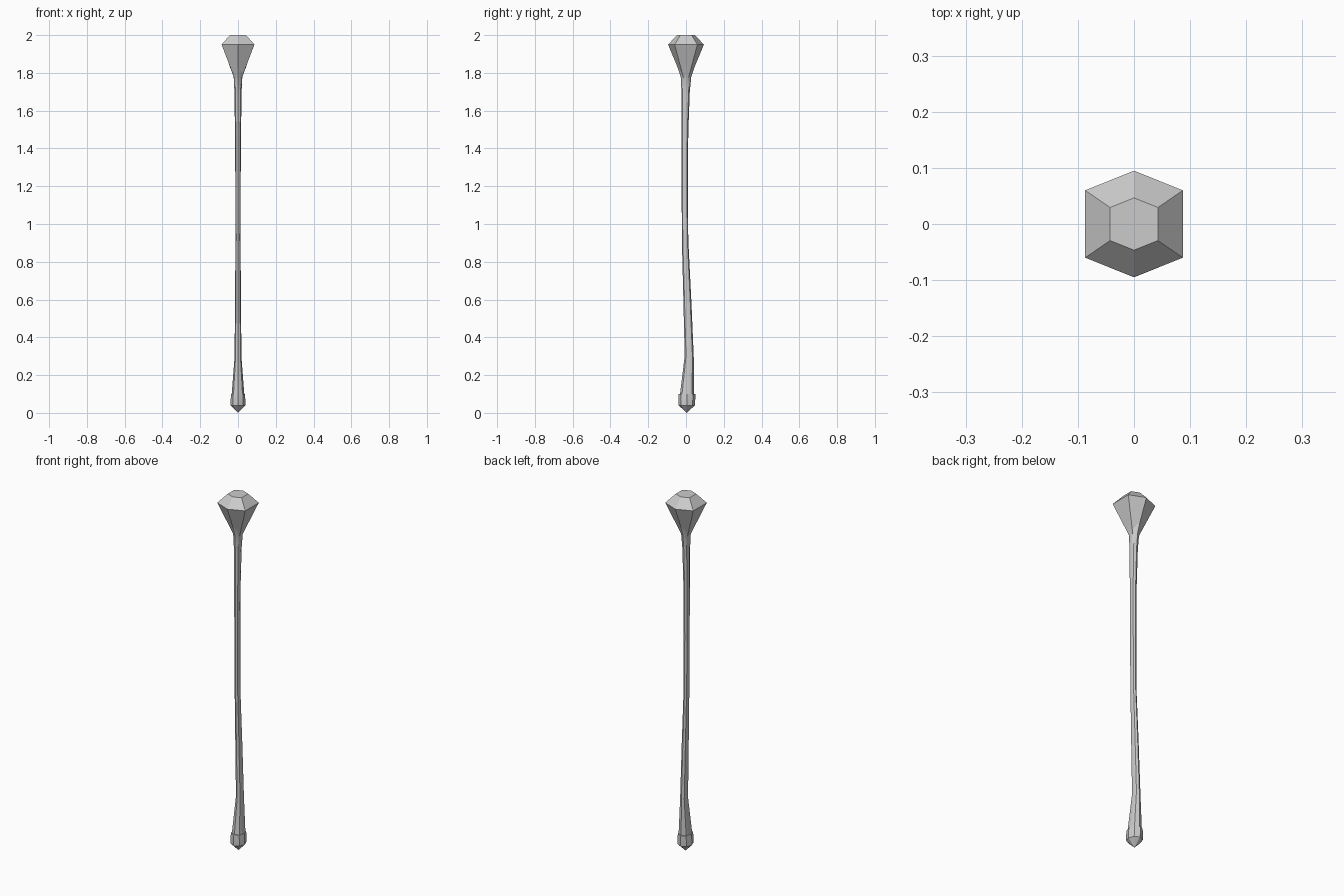
import bpy, bmesh, math

if "Cube" in bpy.data.objects:
    bpy.data.objects.remove(bpy.data.objects["Cube"])


def make_loft(name, rings, smooth=None):
    """Skin a list of closed rings (equal point counts), capping both ends."""
    bm = bmesh.new()
    loops = [[bm.verts.new(p) for p in ring] for ring in rings]
    n = len(loops[0])
    for a, b in zip(loops, loops[1:]):
        for i in range(n):
            j = (i + 1) % n
            bm.faces.new((a[i], a[j], b[j], b[i]))
    bm.faces.new(loops[0][::-1])
    bm.faces.new(loops[-1])
    bmesh.ops.remove_doubles(bm, verts=bm.verts, dist=1e-5)
    bmesh.ops.recalc_face_normals(bm, faces=bm.faces)
    mesh = bpy.data.meshes.new(name)
    bm.to_mesh(mesh)
    bm.free()
    obj = bpy.data.objects.new(name, mesh)
    bpy.context.collection.objects.link(obj)
    if smooth:
        bpy.context.view_layer.objects.active = obj
        obj.select_set(True)
        bpy.ops.object.shade_smooth_by_angle(angle=math.radians(smooth))
        obj.select_set(False)
    return obj


def oval(z, cy, rx, ry, n=8):
    return [(rx * math.cos(2 * math.pi * i / n),
             cy + ry * math.sin(2 * math.pi * i / n), z) for i in range(n)]


def crown(side, end, valley):
    """Eight-point ring: side claws, front/back claws and valleys between.
    Each argument is (radius, height)."""
    pts = []
    for i in range(8):
        r, z = valley if i % 2 else (side if i % 4 == 0 else end)
        a = math.pi * i / 4
        pts.append((r * math.cos(a), r * math.sin(a), z))
    return pts


def gem_ring(z, s):
    return [(x * s, y * s, z) for x, y in
            ((0, -.095), (.087, -.06), (.087, .06),
             (0, .095), (-.087, .06), (-.087, -.06))]


# Gently bent shaft, opening into four claws that hold the gem
shaft_profile = [  # z, centre y, half width x, half width y
    (.09, .005, .034, .038), (.30, .017, .018, .024),
    (.60, .007, .016, .021), (.92, -.005, .013, .017),
    (1.20, -.006, .014, .017), (1.48, -.006, .016, .018),
    (1.70, -.002, .019, .022), (1.78, 0, .023, .028)]
rings = [oval(*p) for p in shaft_profile]
rings.append(crown((.048, 1.845), (.062, 1.88), (.037, 1.815)))
rings.append(crown((.030, 1.835), (.040, 1.86), (.025, 1.81)))
make_loft("shaft", rings, 40)

# Butt cap with a pointed end
make_loft("butt_cap", [oval(0, .004, 0, 0), oval(.04, .004, .039, .043),
                       oval(.07, .004, .039, .045), oval(.1, .005, .036, .044)], 30)

# Faceted gem
make_loft("gem", [gem_ring(1.73, 0.03), gem_ring(1.95, 1), gem_ring(2.0, .49)])
